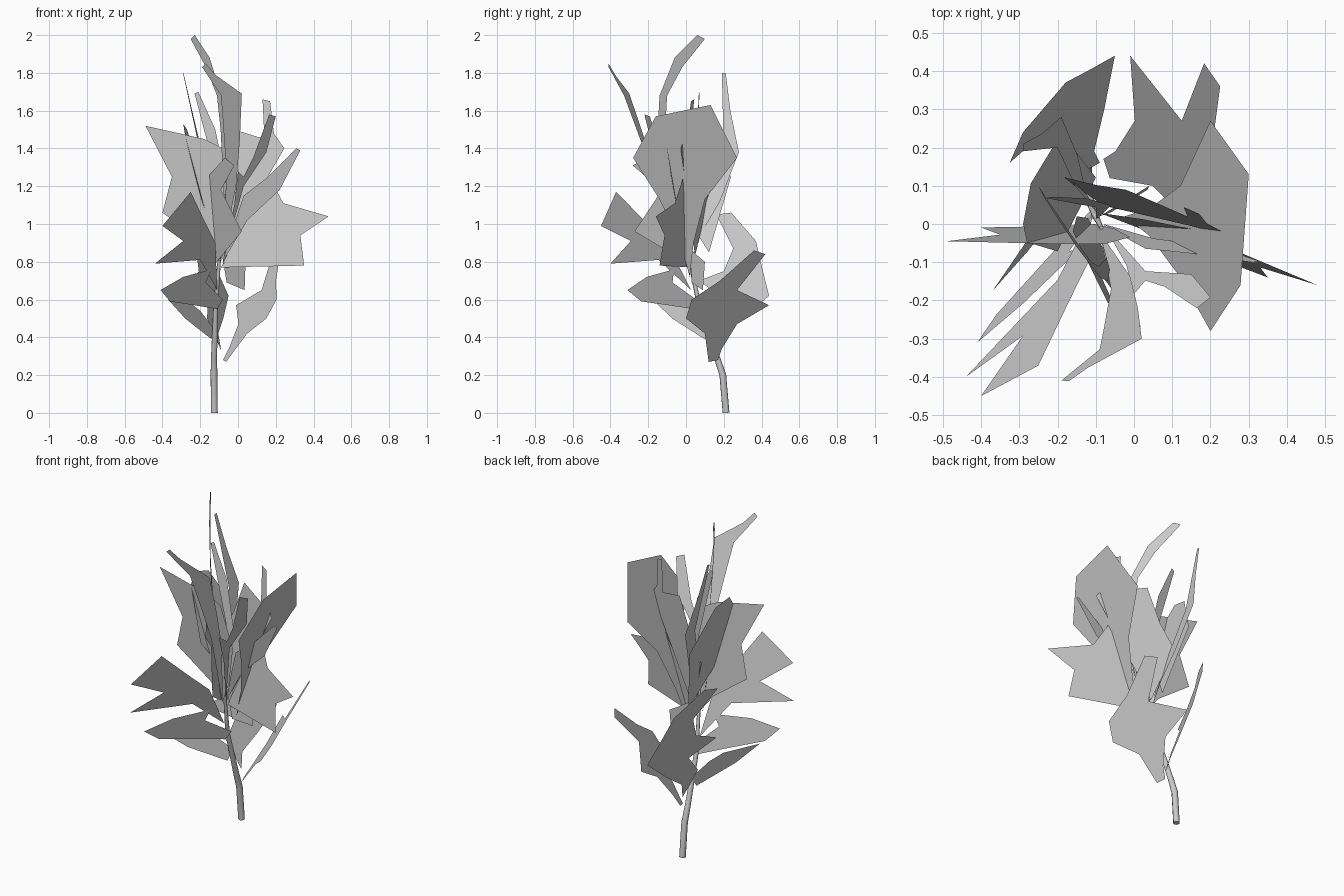
import bpy, bmesh
from mathutils import Vector

AXES = {"front": (0, 2, 1), "right": (1, 2, 0)}   # two drawn axes, then the depth axis


def leaf(name, view, plane, outline):
    """Flat leaf card: an outline seen in one view, laid onto the plane through three points."""
    a, b, c = (Vector(p) for p in plane)
    n = (b - a).cross(c - a)
    u, v, d = AXES[view]
    bm = bmesh.new()
    verts = []
    for p, q in outline:
        co = Vector((0, 0, 0))
        co[u], co[v] = p, q
        co[d] = a[d] - (n[u] * (p - a[u]) + n[v] * (q - a[v])) / n[d]
        verts.append(bm.verts.new(co))
    face = bm.faces.new(verts)
    face.normal_update()
    bmesh.ops.triangulate(bm, faces=[face], ngon_method="EAR_CLIP")
    me = bpy.data.meshes.new(name)
    bm.to_mesh(me)
    bm.free()
    ob = bpy.data.objects.new(name, me)
    bpy.context.collection.objects.link(ob)
    return ob


# Stem: a tapering bent tube
cu = bpy.data.curves.new("stem", "CURVE")
cu.dimensions = "3D"
cu.bevel_depth = 0.018
cu.bevel_resolution = 2
cu.use_fill_caps = True
path = [(-.125, .212, 0, 1), (-.127, .195, .2, 1), (-.127, .165, .29, .9),
        (-.118, .07, .57, .7), (-.1, .02, .8, .5), (-.085, -.01, .95, .3)]
sp = cu.splines.new("POLY")
sp.points.add(len(path) - 1)
for pt, (x, y, z, r) in zip(sp.points, path):
    pt.co = (x, y, z, 1)
    pt.radius = r
bpy.context.collection.objects.link(bpy.data.objects.new("stem", cu))

# Low leaves
leaf("low_back_right_leaf", "right",
     [(.15, 0, .5), (.23, .35, .86), (-.01, .44, .57)],
     [(.12, .27), (.1, .42), (0, .5), (.03, .6), (.18, .7), (.36, .86), (.42, .84),
      (.27, .65), (.44, .57), (.27, .47), (.19, .34), (.17, .28)])
leaf("low_back_left_leaf", "right",
     [(-.05, .44, .62), (-.29, .24, 1.06), (-.26, .07, .72)],
     [(.16, 1.05), (.24, 1.06), (.37, .91), (.4, .78), (.44, .62), (.3, .5),
      (.19, .42), (.16, .33), (.12, .5), (.2, .6), (.07, .7), (.2, .75), (.25, .87)])
leaf("low_left_blade", "front",
     [(-.36, -.16, .6), (-.14, .1, .39), (-.25, 0, .58)],
     [(-.37, .6), (-.28, .5), (-.14, .39), (-.13, .45), (-.2, .54), (-.25, .58)])
leaf("low_front_left_leaf", "front",
     [(-.41, -.31, .65), (-.14, -.05, .72), (-.1, .05, .55)],
     [(-.41, .65), (-.29, .72), (-.14, .76), (-.17, .69), (-.08, .6), (-.11, .55),
      (-.23, .57), (-.36, .59)])
leaf("small_inner_leaf", "front",
     [(.035, .09, .66), (-.09, .02, .87), (.04, .1, .8)],
     [(-.09, .87), (-.06, .69), (.035, .65), (.04, .8), (0, .82)])

# Wide middle leaves
leaf("front_left_leaf", "front",
     [(-.4, -.45, .99), (-.44, -.4, .79), (-.25, -.37, 1.17)],
     [(-.25, 1.17), (-.4, .99), (-.29, .91), (-.44, .79), (-.2, .81), (-.11, .65),
      (-.12, .9), (-.17, 1.0)])
leaf("right_leaf", "front",
     [(.35, -.14, .78), (.48, -.16, 1.04), (-.09, .03, .78)],
     [(-.09, .77), (.35, .78), (.33, .94), (.48, 1.04), (.24, 1.11), (.17, 1.24), (.02, 1.0)])
leaf("left_leaf", "front",
     [(-.49, -.045, 1.52), (-.4, -.01, 1.07), (-.1, 0, .8)],
     [(-.49, 1.52), (-.18, 1.45), (-.08, 1.4), (-.01, 1.15), (-.05, .92), (-.1, .8),
      (-.18, .9), (-.4, 1.06), (-.35, 1.25)])
leaf("front_leaf", "front",
     [(.02, -.27, .95), (-.16, -.02, 1.25), (-.11, 0, .78)],
     [(-.16, 1.25), (-.07, 1.35), (-.02, 1.31), (-.09, 1.18), (.02, .96), (-.12, .79), (-.15, 1)])
leaf("upper_right_leaf", "right",
     [(.3, .13, 1.63), (.2, -.28, 1.35), (.2, .27, 1.35)],
     [(-.28, 1.35), (-.16, 1.57), (.13, 1.63), (.27, 1.35), (.1, 1.13), (.04, .9),
      (.02, .72), (-.03, .9), (-.14, 1.13)])
leaf("back_leaf", "front",
     [(.14, .04, 1.66), (.24, -.025, 1.41), (-.08, .05, .85)],
     [(.13, 1.66), (.17, 1.65), (.19, 1.48), (.245, 1.4), (.1, 1.15), (-.08, .83),
      (-.12, .95), (-.19, 1.15), (-.1, 1.3), (-.02, 1.5), (.14, 1.45)])

# Tall narrow blades
leaf("top_blade", "right",
     [(-.24, .08, 1.99), (-.1, -.12, 1.68), (-.09, -.02, .8)],
     [(.06, 2), (.1, 1.98), (-.02, 1.83), (-.1, 1.68), (-.11, 1.5), (-.09, 1.1), (-.02, .8),
      (-.12, 1.2), (-.15, 1.5), (-.14, 1.68), (-.06, 1.88)])
leaf("front_blade", "front",
     [(-.18, -.41, 1.84), (.02, -.3, 1.69), (-.02, -.14, 1.2)],
     [(-.19, 1.83), (-.17, 1.85), (-.12, 1.79), (.02, 1.69), (.01, 1.45), (-.01, 1.2),
      (-.09, .8), (-.06, 1.25), (-.08, 1.55), (-.09, 1.68)])
leaf("back_left_blade", "right",
     [(-.29, .2, 1.8), (-.19, .28, 1.38), (-.09, .02, .75)],
     [(.19, 1.8), (.21, 1.8), (.235, 1.6), (.28, 1.38), (.18, 1.12), (.08, .95), (.02, .75),
      (.1, 1.1), (.2, 1.38)])
leaf("back_blade", "front",
     [(-.22, .07, 1.7), (-.05, .05, 1.2), (-.1, .01, .8)],
     [(-.23, 1.69), (-.21, 1.7), (-.12, 1.5), (-.06, 1.2), (-.1, .8), (-.1, 1.2), (-.18, 1.5)])
leaf("left_blade", "front",
     [(-.29, 0, 1.53), (-.1, .01, .8), (-.2, .04, 1.2)],
     [(-.29, 1.53), (-.27, 1.5), (-.19, 1.25), (-.1, .85), (-.2, 1.15), (-.28, 1.47)])
leaf("front_right_blade", "front",
     [(.18, -.205, 1.57), (.02, -.14, 1.22), (-.08, 0, .8)],
     [(.165, 1.58), (.2, 1.57), (.15, 1.38), (.03, 1.2), (-.08, .8), (-.02, 1.1), (0, 1.28),
      (.03, 1.25), (.08, 1.35)])
leaf("right_blade", "front",
     [(.32, -.1, 1.4), (-.08, 0, .8), (0, -.06, 1.12)],
     [(.31, 1.4), (.33, 1.39), (.22, 1.18), (.05, 1.02), (-.08, .8), (-.02, 1), (.03, 1.15),
      (.16, 1.25)])
